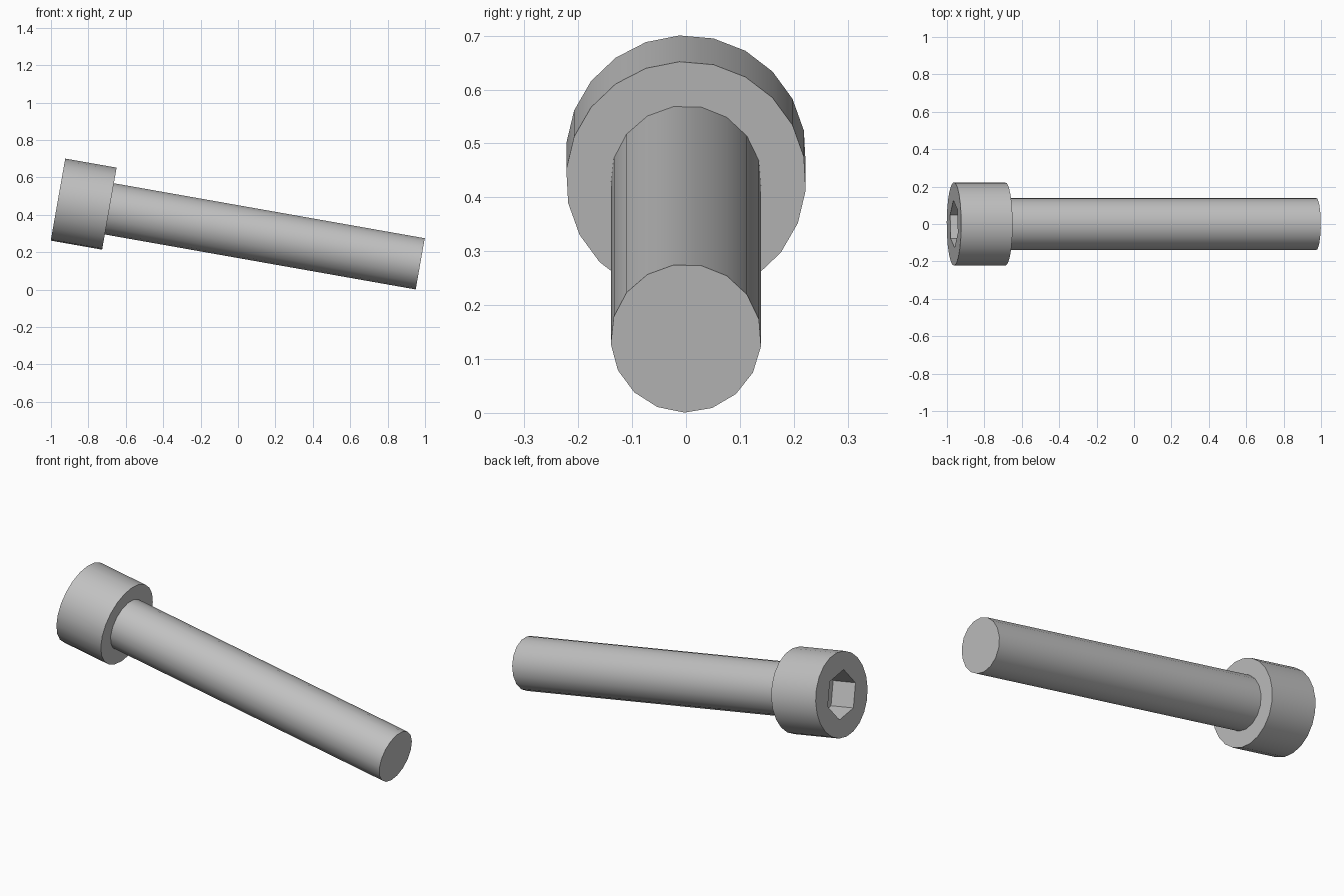
import bpy, bmesh
from math import sin, cos, radians, tau
from mathutils import Vector

cube = bpy.data.objects.get("Cube")
if cube:
    bpy.data.objects.remove(cube, do_unlink=True)

steel = bpy.data.materials.new("grey_steel")
steel.use_nodes = True
GREY = (0.53, 0.53, 0.53, 1)
steel.diffuse_color = GREY
steel.node_tree.nodes["Principled BSDF"].inputs["Base Color"].default_value = GREY

# Tilted frame of the bolt: axis runs from the head face to the shaft tip
TILT = radians(10.03)
START = Vector((-0.9625, 0, 0.481))
AXIS = Vector((cos(TILT), 0, -sin(TILT)))
SIDE = Vector((0, 1, 0))
UP = Vector((sin(TILT), 0, cos(TILT)))

HEAD_LENGTH, HEAD_RADIUS = 0.279, 0.223
SHAFT_END, SHAFT_RADIUS = 1.967, 0.14
SOCKET_DEPTH, SOCKET_RADIUS = 0.14, 0.128


def ring(bm, along, radius, sides, turn):
    """Closed loop of vertices around the axis, with its edges."""
    verts = []
    for i in range(sides):
        a = radians(turn) + tau * i / sides
        verts.append(bm.verts.new(START + AXIS * along + (SIDE * sin(a) + UP * cos(a)) * radius))
    edges = [bm.edges.new((verts[i - 1], verts[i])) for i in range(sides)]
    return verts, edges


def wall(bm, a, b):
    for i in range(len(a)):
        bm.faces.new((a[i - 1], a[i], b[i], b[i - 1]))


def finish(bm, name):
    bmesh.ops.recalc_face_normals(bm, faces=bm.faces[:])
    mesh = bpy.data.meshes.new(name)
    bm.to_mesh(mesh)
    bm.free()
    mesh.materials.append(steel)
    obj = bpy.data.objects.new(name, mesh)
    bpy.context.collection.objects.link(obj)
    bpy.ops.object.select_all(action="DESELECT")
    obj.select_set(True)
    bpy.context.view_layer.objects.active = obj
    bpy.ops.object.shade_smooth_by_angle(angle=radians(30))


# Cylindrical head with a hexagonal socket
bm = bmesh.new()
face_rim, face_edges = ring(bm, 0, HEAD_RADIUS, 22, -3.1)
under_rim, _ = ring(bm, HEAD_LENGTH, HEAD_RADIUS, 22, -3.1)
hex_rim, hex_edges = ring(bm, 0, SOCKET_RADIUS, 6, -22)
hex_floor, _ = ring(bm, SOCKET_DEPTH, SOCKET_RADIUS, 6, -22)
wall(bm, face_rim, under_rim)
wall(bm, hex_rim, hex_floor)
bm.faces.new(under_rim)
bm.faces.new(hex_floor)
bmesh.ops.triangle_fill(bm, edges=face_edges + hex_edges, use_beauty=True)
finish(bm, "bolt_head")

# Plain shaft, seated slightly inside the head
bm = bmesh.new()
root, _ = ring(bm, HEAD_LENGTH - 0.03, SHAFT_RADIUS, 17, 181)
tip, _ = ring(bm, SHAFT_END, SHAFT_RADIUS, 17, 181)
wall(bm, root, tip)
bm.faces.new(root)
bm.faces.new(tip)
finish(bm, "bolt_shaft")
